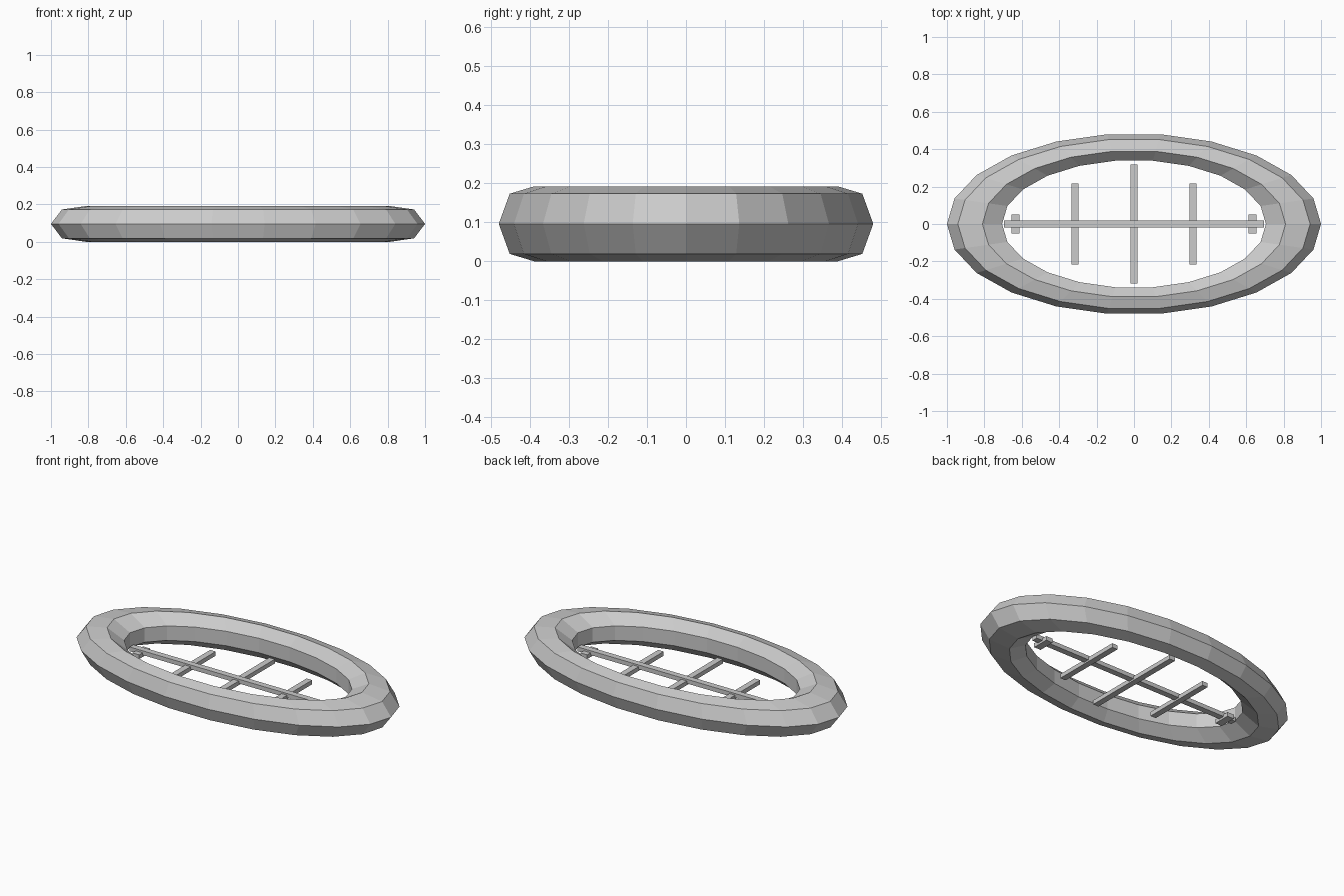
import bpy
import bmesh
from math import cos, sin, tau

if "Cube" in bpy.data.objects:
    bpy.data.objects.remove(bpy.data.objects["Cube"])


def finish(name, bm):
    bmesh.ops.recalc_face_normals(bm, faces=bm.faces)
    mesh = bpy.data.meshes.new(name)
    bm.to_mesh(mesh)
    bm.free()
    obj = bpy.data.objects.new(name, mesh)
    bpy.context.collection.objects.link(obj)
    return obj


def bar(name, x, z, sx, sy, sz):
    bm = bmesh.new()
    bmesh.ops.create_cube(bm, size=1)
    bmesh.ops.scale(bm, vec=(sx, sy, sz), verts=bm.verts)
    bmesh.ops.translate(bm, vec=(x, 0, z), verts=bm.verts)
    return finish(name, bm)


# Oval tube: 22-sided torus with a seven-sided section, squashed in y and z
SEGMENTS, SIDES = 22, 7
RADIUS, TUBE = 0.845, 0.155
bm = bmesh.new()
rings = []
for i in range(SEGMENTS):
    a = tau * i / SEGMENTS
    ring = []
    for j in range(SIDES):
        b = tau * j / SIDES
        r = RADIUS + TUBE * cos(b)
        ring.append(bm.verts.new((r * cos(a), 0.4845 * r * sin(a),
                                  0.096 + 0.0985 * sin(b))))
    rings.append(ring)
for i in range(SEGMENTS):
    p, q = rings[i], rings[(i + 1) % SEGMENTS]
    for j in range(SIDES):
        k = (j + 1) % SIDES
        bm.faces.new((p[j], q[j], q[k], p[k]))
finish("oval_rim", bm)

# Long centre bar
bar("long_bar", 0, 0.052, 1.39, 0.036, 0.025)

# Cross bars under it, shorter toward the ends
bar("cross_bar_middle", 0, 0.042, 0.036, 0.636, 0.025)
for side, s in (("left", -1), ("right", 1)):
    bar("cross_bar_" + side, s * 0.315, 0.042, 0.036, 0.432, 0.025)
    bar("end_bar_" + side, s * 0.633, 0.04, 0.044, 0.1, 0.025)
